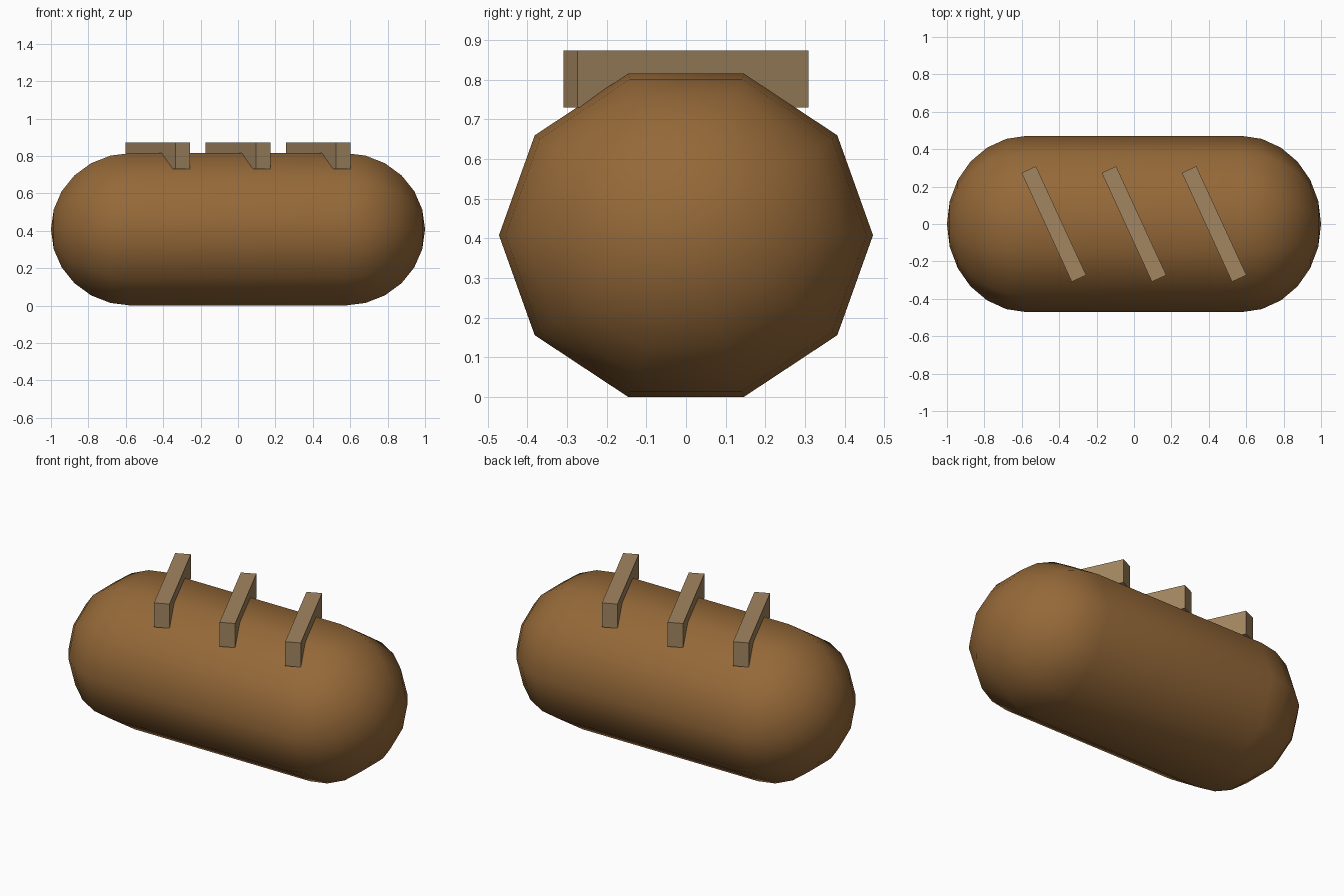
import bpy, bmesh
from math import sin, cos, pi, radians
from mathutils import Vector

if "Cube" in bpy.data.objects:
    bpy.data.objects.remove(bpy.data.objects["Cube"])

R = 0.4286          # capsule radius
HALF = 1 - R        # half of the straight section
CZ = R * sin(radians(72))   # axis height, flat side resting on z = 0


def material(name, color):
    m = bpy.data.materials.new(name)
    m.diffuse_color = (*color, 1)
    m.use_nodes = True
    m.node_tree.nodes["Principled BSDF"].inputs["Base Color"].default_value = m.diffuse_color
    return m


def add_object(name, bm, mat, smooth=False):
    bmesh.ops.recalc_face_normals(bm, faces=bm.faces)
    for f in bm.faces:
        f.smooth = smooth
    me = bpy.data.meshes.new(name)
    bm.to_mesh(me)
    bm.free()
    me.materials.append(mat)
    ob = bpy.data.objects.new(name, me)
    bpy.context.collection.objects.link(ob)
    return ob


crust = material("crust", (0.30, 0.14, 0.04))
score = material("score", (0.36, 0.235, 0.115))

# Loaf: ten-sided capsule along x, spun from a half profile and widened in y
bm = bmesh.new()
right = [(HALF + R * cos(i * pi / 12), R * sin(i * pi / 12)) for i in range(7)]
profile = right + [(-x, r) for x, r in reversed(right)]
verts = [bm.verts.new((x, r, 0)) for x, r in profile]
edges = [bm.edges.new(pair) for pair in zip(verts, verts[1:])]
bmesh.ops.spin(bm, geom=verts + edges, cent=(0, 0, 0), axis=(1, 0, 0),
               angle=2 * pi, steps=10, use_merge=False)
bmesh.ops.remove_doubles(bm, verts=bm.verts, dist=1e-4)
bmesh.ops.scale(bm, vec=Vector((1, 1.1, 1)), verts=bm.verts)
loaf = add_object("loaf", bm, crust, smooth=True)
loaf.location.z = CZ

# Three slanted score bars across the top
for i in (-1, 0, 1):
    bm = bmesh.new()
    bmesh.ops.create_cube(bm, size=1)
    bmesh.ops.scale(bm, vec=Vector((0.085, 0.641, 0.143)), verts=bm.verts)
    bar = add_object(f"score_bar_{i + 2}", bm, score)
    bar.location = (i * 0.4286, 0, 0.8015)
    bar.rotation_euler.z = 0.432
